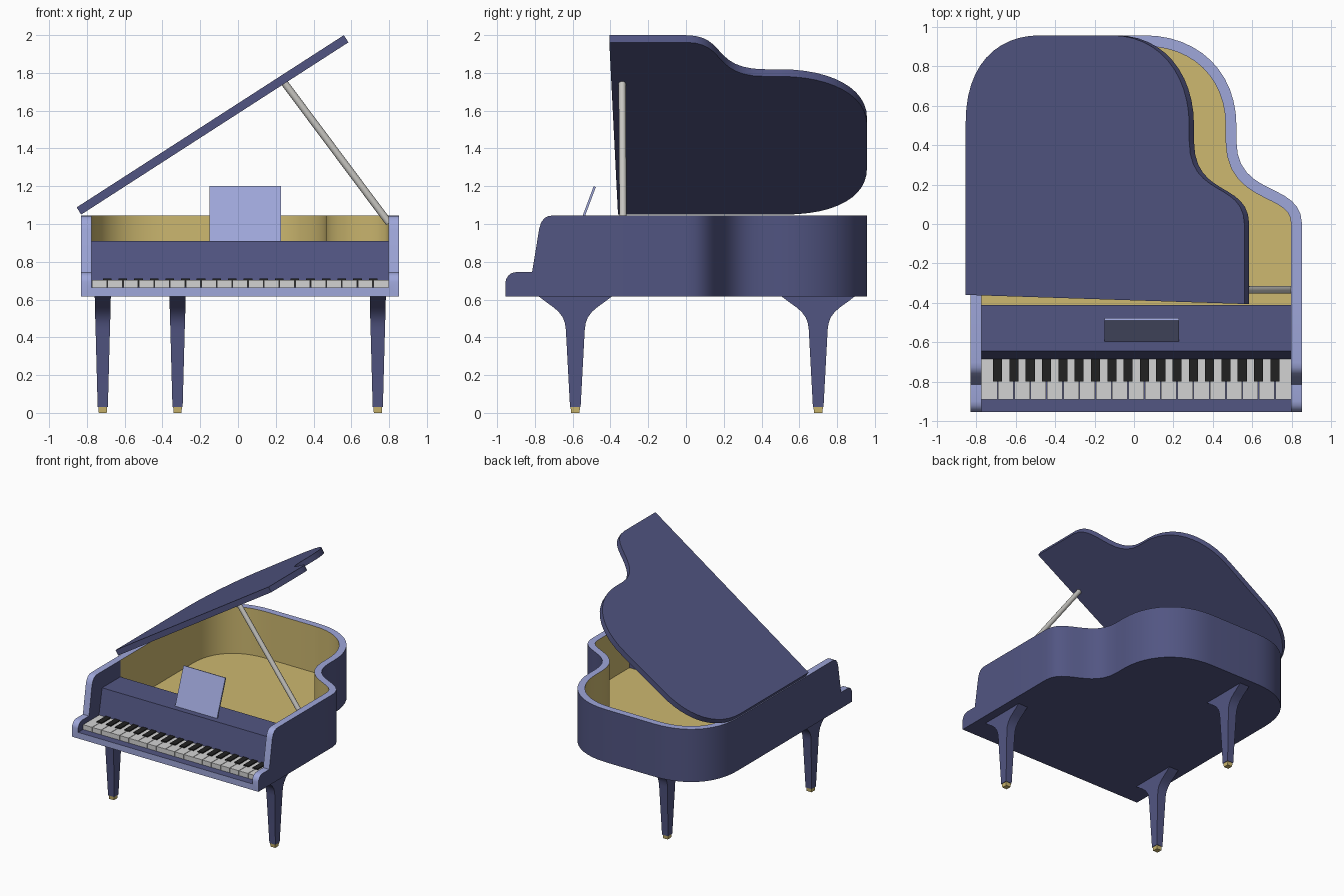
import bpy, bmesh, math
from mathutils import Vector

if "Cube" in bpy.data.objects:
    bpy.data.objects.remove(bpy.data.objects["Cube"])


def material(name, r, g, b):
    m = bpy.data.materials.new(name)
    m.diffuse_color = (r, g, b, 1)
    m.use_nodes = True
    m.node_tree.nodes["Principled BSDF"].inputs["Base Color"].default_value = m.diffuse_color
    return m


NAVY = material("navy", 0.084, 0.092, 0.225)
LIGHT = material("light blue", 0.345, 0.385, 0.70)
GOLD = material("gold", 0.61, 0.48, 0.162)
WHITE = material("key white", 0.65, 0.65, 0.65)
BLACK = material("key black", 0.015, 0.015, 0.015)
GREY = material("rod grey", 0.57, 0.56, 0.53)


def finish(bm, name, mats, smooth=False):
    bmesh.ops.recalc_face_normals(bm, faces=bm.faces)
    me = bpy.data.meshes.new(name)
    bm.to_mesh(me)
    bm.free()
    ob = bpy.data.objects.new(name, me)
    bpy.context.collection.objects.link(ob)
    for m in mats:
        me.materials.append(m)
    if smooth:
        smooth_object(ob)
    return ob


def smooth_object(ob):
    bpy.ops.object.select_all(action='DESELECT')
    bpy.context.view_layer.objects.active = ob
    ob.select_set(True)
    bpy.ops.object.shade_smooth_by_angle(angle=math.radians(35))


def prism(name, bottom, top, mat, smooth=False):
    """Solid between two matching loops of points."""
    return loft(name, [bottom, top], mat, smooth)


def loft(name, loops, mat, smooth=False):
    bm = bmesh.new()
    rings = [[bm.verts.new(p) for p in lp] for lp in loops]
    n = len(rings[0])
    for a, b in zip(rings, rings[1:]):
        for i in range(n):
            bm.faces.new((a[i], a[(i + 1) % n], b[(i + 1) % n], b[i]))
    bm.faces.new(rings[0])
    bm.faces.new(rings[-1])
    return finish(bm, name, [mat], smooth)


def side_profile(name, pts, x0, x1, mat):
    return prism(name, [(x0, y, z) for y, z in pts], [(x1, y, z) for y, z in pts], mat)


def box_into(bm, x0, x1, y0, y1, z0, z1):
    v = bmesh.ops.create_cube(bm, size=1)["verts"]
    for p in v:
        p.co = ((x0 + x1) / 2 + p.co.x * (x1 - x0), (y0 + y1) / 2 + p.co.y * (y1 - y0),
                (z0 + z1) / 2 + p.co.z * (z1 - z0))


def bezier(a, b, c, d, n=12):
    a, b, c, d = map(Vector, (a, b, c, d))
    return [a * (1 - t)**3 + b * 3 * t * (1 - t)**2 + c * 3 * t * t * (1 - t) + d * t**3
            for t in (i / n for i in range(n + 1))]


# Curved case outline, from the right side round the back to the left side
LEFT, RIGHT, FRONT, BACK, SPLIT = -0.83, 0.853, -0.955, 0.958, -0.41
curve = (bezier((RIGHT, 0), (0.85, 0.22), (0.52, 0.13), (0.52, 0.42))
         + bezier((0.52, 0.50), (0.52, 0.77), (0.33, BACK), (0.05, BACK))
         + bezier((-0.38, BACK), (-0.65, BACK), (LEFT, 0.80), (LEFT, 0.52)))
outer = ([Vector((RIGHT, FRONT)), Vector((RIGHT, SPLIT))] + curve
         + [Vector((LEFT, SPLIT)), Vector((LEFT, FRONT))])

# Inner outline, offset by the rim thickness
inner = []
for i, p in enumerate(outer):
    t = Vector((0, 0))
    if i > 0:
        t += (p - outer[i - 1]).normalized()
    if i < len(outer) - 1:
        t += (outer[i + 1] - p).normalized()
    t.normalize()
    inner.append(p + 0.055 * Vector((-t.y, t.x)))

# Case: underside, rim, inside walls and floor as one closed solid
Z0, ZF, Z1 = 0.615, 0.665, 1.045
bm = bmesh.new()
ob_, ot, it, if_ = ([bm.verts.new((p.x, p.y, z)) for p in loop]
                    for loop, z in ((outer, Z0), (outer, Z1), (inner, Z1), (inner, ZF)))
n = len(outer)
for i in range(n - 1):
    for a, b, mi in ((ob_, ot, 0), (ot, it, 1), (it, if_, 2)):
        if mi == 2 and i in (0, n - 2):
            mi = 0
        bm.faces.new((a[i], a[i + 1], b[i + 1], b[i])).material_index = mi
bm.faces.new(ob_)
bm.faces.new(if_[1:-1]).material_index = 2
bm.faces.new((if_[0], if_[1], if_[-2], if_[-1]))
bm.faces.new((ob_[0], ot[0], it[0], if_[0], if_[-1], it[-1], ot[-1], ob_[-1])).material_index = 1
case = finish(bm, "case", [NAVY, LIGHT, GOLD])

# Cut the stepped, rounded cheeks at the front
step = [(-1.1, 0.69), (-0.956, 0.69), (-0.951, 0.711), (-0.939, 0.729), (-0.922, 0.741), (-0.90, 0.745),
        (-0.815, 0.745), (-0.777, 0.975), (-0.767, 1.008), (-0.75, 1.031), (-0.728, 1.042),
        (-0.69, 1.0465), (-0.69, 1.3), (-1.1, 1.3)]
cutter = side_profile("cheek_cutter", step, -1.1, 1.1, LIGHT)
cutter.hide_render = True
mod = case.modifiers.new("cheeks", 'BOOLEAN')
mod.operation, mod.object, mod.solver = 'DIFFERENCE', cutter, 'EXACT'
bpy.context.view_layer.objects.active = case
bpy.ops.object.modifier_apply(modifier="cheeks")
bpy.data.objects.remove(cutter)
for f in case.data.polygons:
    if f.center.z > ZF + 0.01 and (f.normal.z > 0.05 or (f.normal.y < -0.5 and f.center.y < -0.6)):
        f.material_index = 1
smooth_object(case)

# Front panel behind the keys
IL, IR = LEFT + 0.055, RIGHT - 0.055
side_profile("key_panel", [(SPLIT, 0.66), (SPLIT, 0.91), (-0.645, 0.91), (-0.687, 0.70), (-0.687, 0.66)],
             IL, IR, NAVY)

# Keys
COUNT = 19
w = (IR - IL) / COUNT
whites, blacks = bmesh.new(), bmesh.new()
for i in range(COUNT):
    x = IL + i * w
    box_into(whites, x + 0.002, x + w - 0.002, -0.892, -0.68, 0.66, 0.704)
    if i:
        box_into(blacks, x - 0.023, x + 0.023, -0.80, -0.68, 0.67, 0.712)
finish(whites, "white_keys", [WHITE])
finish(blacks, "black_keys", [BLACK])

# Music stand leaning back
side_profile("music_stand", [(-0.598, 0.908), (-0.586, 0.905), (-0.477, 1.196), (-0.489, 1.20)],
             -0.15, 0.228, LIGHT)

# Open lid, same outline as the case, turned about its left edge
A = math.radians(32.8)
lid_plan = [Vector((RIGHT, -0.406))] + curve + [Vector((LEFT, -0.36))]


def lid_loop(h):
    return [(LEFT + (p.x - LEFT) * math.cos(A) - h * math.sin(A), p.y,
             1.05 + (p.x - LEFT) * math.sin(A) + h * math.cos(A)) for p in lid_plan]


prism("lid", lid_loop(0), lid_loop(0.045), NAVY, True)

# Lid prop rod
p0, p1 = Vector((0.80, -0.333, 1.005)), Vector((0.24, -0.338, 1.755))
d = p1 - p0
bpy.ops.mesh.primitive_cylinder_add(vertices=16, radius=0.019, depth=d.length, location=(p0 + p1) / 2,
                                    rotation=d.to_track_quat('Z', 'Y').to_euler())
rod = bpy.context.object
rod.name = "lid_prop"
rod.data.materials.append(GREY)
smooth_object(rod)


# Legs flaring along y at the top, with metal feet
def rect(x, y, hx, hy, z):
    return [(x - hx, y - hy, z), (x + hx, y - hy, z), (x + hx, y + hy, z), (x - hx, y + hy, z)]


SECTIONS = [(0.03, 0.027, 0.028), (0.44, 0.038, 0.05), (0.475, 0.039, 0.055), (0.505, 0.040, 0.066),
            (0.535, 0.041, 0.088), (0.56, 0.0415, 0.117), (0.585, 0.042, 0.152), (0.616, 0.0425, 0.193)]
for name, x, y in (("front_left", -0.716, -0.586), ("front_right", 0.74, -0.586), ("back", -0.32, 0.70)):
    loft(name + "_leg", [rect(x, y, hx, hy, z) for z, hx, hy in SECTIONS], NAVY, True)
    prism(name + "_foot", rect(x, y, 0.021, 0.022, 0), rect(x, y, 0.023, 0.025, 0.03), GOLD)
